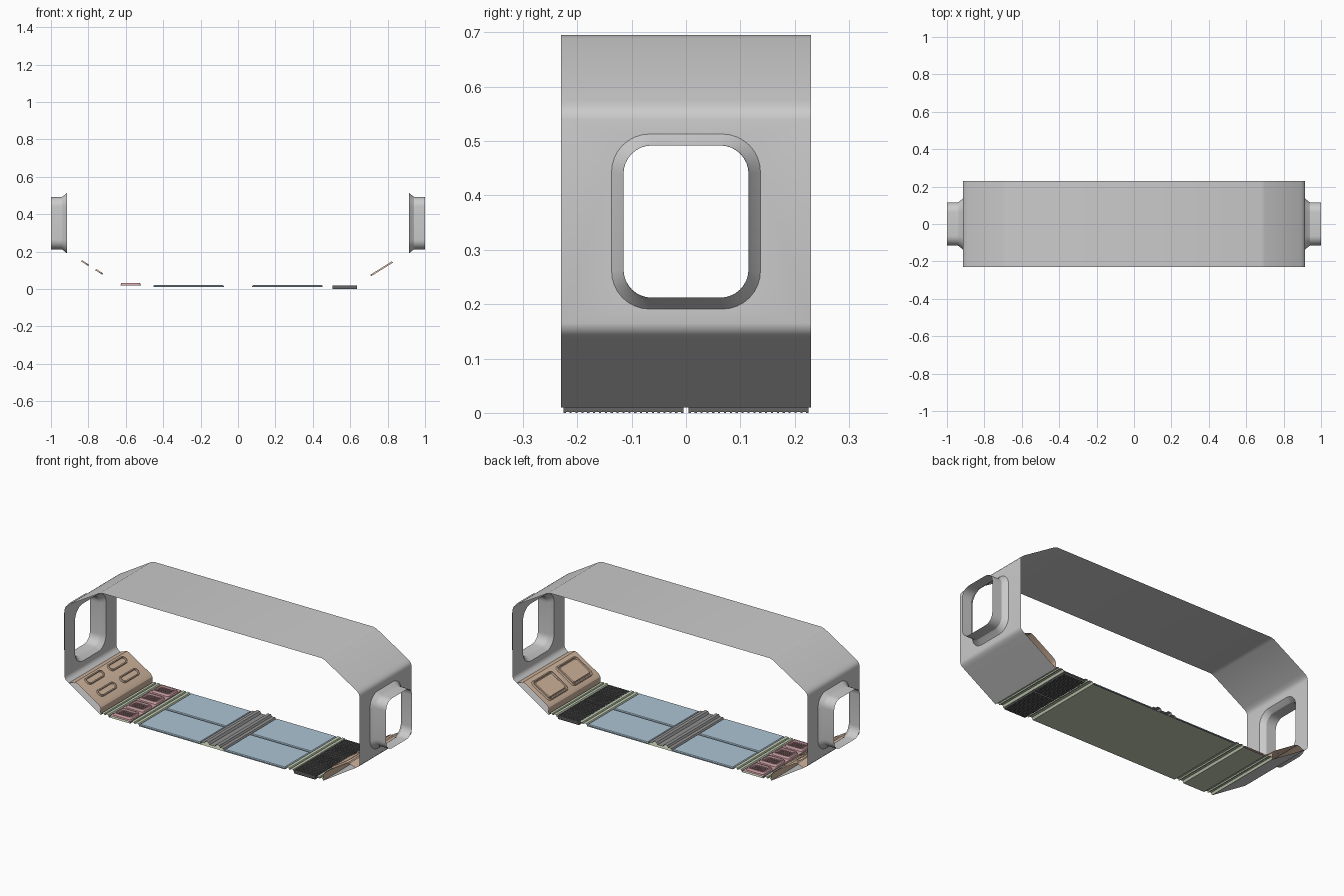
import bpy, bmesh, math
from mathutils import Vector, Matrix

if "Cube" in bpy.data.objects:
    bpy.data.objects.remove(bpy.data.objects["Cube"])

W = 0.23  # half depth of the section


def material(name, c):
    m = bpy.data.materials.new(name)
    m.diffuse_color = (*c, 1)
    m.use_nodes = True
    m.node_tree.nodes["Principled BSDF"].inputs["Base Color"].default_value = m.diffuse_color
    return m


BLUE = material("blue", (0.42, 0.55, 0.66))
GREEN = material("green", (0.55, 0.62, 0.46))
RED = material("red", (0.62, 0.36, 0.38))
ORANGE = material("orange", (0.62, 0.45, 0.33))
DARK = material("dark", (0.13, 0.13, 0.13))
STEEL = material("steel", (0.28, 0.28, 0.28))


def finish(name, bm, mat=None, normals=True):
    bmesh.ops.remove_doubles(bm, verts=bm.verts, dist=0.0002)
    if normals:
        bmesh.ops.recalc_face_normals(bm, faces=bm.faces)
    me = bpy.data.meshes.new(name)
    bm.to_mesh(me)
    bm.free()
    ob = bpy.data.objects.new(name, me)
    bpy.context.collection.objects.link(ob)
    if mat:
        me.materials.append(mat)
    bpy.ops.object.select_all(action='DESELECT')
    ob.select_set(True)
    bpy.context.view_layer.objects.active = ob
    bpy.ops.object.shade_smooth_by_angle(angle=math.radians(28))
    return ob


def add_sheet(bm, pts, y0=-W, y1=W):
    """Profile in x, z swept along y."""
    a = [bm.verts.new((x, y0, z)) for x, z in pts]
    b = [bm.verts.new((x, y1, z)) for x, z in pts]
    for i in range(len(pts) - 1):
        bm.faces.new((a[i], a[i + 1], b[i + 1], b[i]))


def rounded(hx, hy, r, z, n=6):
    pts = []
    for k, (sx, sy) in enumerate(((1, 1), (-1, 1), (-1, -1), (1, -1))):
        for i in range(n + 1):
            t = math.pi / 2 * (k + i / n)
            pts.append(Vector((sx * (hx - r) + r * math.cos(t),
                               sy * (hy - r) + r * math.sin(t), z)))
    return pts


def add_loft(bm, loops, M, cap=False, n=6):
    """Skin a stack of rounded rectangles (hx, hy, r, z)."""
    rings = [[bm.verts.new(M @ p) for p in rounded(*l, n=n)] for l in loops]
    for a, b in zip(rings, rings[1:]):
        for i in range(len(a)):
            j = (i + 1) % len(a)
            bm.faces.new((a[i], a[j], b[j], b[i]))
    if cap:
        bm.faces.new(rings[-1])
    return rings


def add_box(bm, x0, x1, y0, y1, z0, z1):
    M = Matrix.Translation(((x0 + x1) / 2, (y0 + y1) / 2, (z0 + z1) / 2)) @ \
        Matrix.Diagonal((x1 - x0, y1 - y0, z1 - z0, 1))
    bmesh.ops.create_cube(bm, size=1, matrix=M)


def frame(o, u, v, n):
    M = Matrix((u, v, n)).transposed().to_4x4()
    M.translation = o
    return M


# Outer shell: roof, slopes and pierced end walls
bm = bmesh.new()
XW, ZB, ZT, ZC = 0.915, 0.165, 0.54, 0.352
half = [(XW, ZT), (0.913, 0.552), (0.905, 0.563), (0.89, 0.574), (0.70, 0.689), (0.68, 0.695)]
add_sheet(bm, half + [(-x, z) for x, z in reversed(half)])
low = [(XW, ZB), (0.913, 0.155), (0.905, 0.145), (0.89, 0.135), (0.69, 0.01)]
for s in (1, -1):
    add_sheet(bm, [(s * x, z) for x, z in low])
    corners = [bm.verts.new((s * XW, y, z)) for y, z in ((-W, ZB), (W, ZB), (W, ZT), (-W, ZT))]
    M = frame(Vector((s * XW, 0, ZC)), (0, 1, 0), (0, 0, 1), (s, 0, 0))
    hole = [bm.verts.new(M @ p) for p in rounded(0.137, 0.161, 0.07, 0, n=8)]
    edges = [bm.edges.new((l[i], l[(i + 1) % len(l)])) for l in (corners, hole) for i in range(len(l))]
    bmesh.ops.triangle_fill(bm, edges=edges, use_beauty=True, normal=(s, 0, 0))
finish("outer_shell", bm)

# Flared window collars
for s, side in ((1, "right"), (-1, "left")):
    bm = bmesh.new()
    M = frame(Vector((s * XW, 0, ZC)), (0, 1, 0), (0, 0, 1), (s, 0, 0))
    add_loft(bm, [(0.137, 0.161, 0.07, 0), (0.121, 0.146, 0.058, 0.018),
                  (0.116, 0.141, 0.053, 0.026), (0.115, 0.140, 0.052, 0.085)], M, n=8)
    finish(side + "_window_collar", bm)

# Green floor base with raised ridges beside the service panels
bm = bmesh.new()
for s in (1, -1):
    for a, b in ((0.452, 0.508), (0.64, 0.69)):
        w = b - a
        prof = [(a, 0.01), (a + 0.006, 0.022), (a + w * 0.42, 0.022), (a + w * 0.47, 0.016),
                (a + w * 0.56, 0.016), (a + w * 0.61, 0.022), (b - 0.006, 0.022), (b, 0.01)]
        add_sheet(bm, [(s * x, z) for x, z in prof])
add_sheet(bm, [(-0.452, 0.01), (0.452, 0.01)])
add_sheet(bm, [(-0.64, 0.01), (-0.508, 0.01)])
finish("floor_base", bm, GREEN)

# Blue floor panels, two on each side of the centre strip
for s, side in ((1, "right"), (-1, "left")):
    bm = bmesh.new()
    for t in (1, -1):
        M = Matrix.Translation((s * 0.264, t * 0.117, 0))
        add_loft(bm, [(0.188, 0.113, 0.002, 0.0115), (0.188, 0.113, 0.002, 0.017),
                      (0.184, 0.109, 0.002, 0.021)], M, cap=True, n=1)
    finish(side + "_floor_panels", bm, BLUE)

# Ribbed centre strip
bm = bmesh.new()
prof = [(0.078, 0.012), (0.07, 0.024), (0.05, 0.024), (0.044, 0.034), (0.024, 0.034), (0.016, 0.022)]
add_sheet(bm, prof + [(-x, z) for x, z in reversed(prof)])
finish("centre_strip", bm, STEEL)

# Floor grate: backing plate and crossed bars in two panels
bm = bmesh.new()
add_sheet(bm, [(0.508, 0.009), (0.64, 0.009)])
finish("grate_backing", bm)
bm = bmesh.new()
for y0 in (-0.225, 0.005):
    y1 = y0 + 0.22
    for i in range(13):
        x = 0.508 + i * 0.0105
        add_box(bm, x - 0.0022, x + 0.0022, y0, y1, 0.002, 0.02)
    for i in range(21):
        y = y0 + 0.002 + i * 0.0108
        add_box(bm, 0.506, 0.636, y - 0.002, y + 0.002, 0, 0.0195)
finish("floor_grate", bm, DARK)

# Red service plate with four framed vents
bm = bmesh.new()
add_sheet(bm, [(-0.64, 0.01), (-0.637, 0.02), (-0.511, 0.02), (-0.508, 0.01)])
for k in range(4):
    M = Matrix.Translation((-0.574, (k - 1.5) * 0.113, 0.02))
    add_loft(bm, [(0.055, 0.044, 0.012, 0), (0.05, 0.039, 0.01, 0.012),
                  (0.043, 0.032, 0.008, 0.012), (0.04, 0.029, 0.007, 0.002)], M, cap=True, n=4)
finish("service_plate", bm, RED)
bm = bmesh.new()
for k in range(4):
    yc = (k - 1.5) * 0.113
    for i in range(6):
        x = -0.604 + i * 0.012
        for j in range(4):
            y = yc - 0.021 + j * 0.014
            add_box(bm, x - 0.0035, x + 0.0035, y - 0.004, y + 0.004, 0.021, 0.027)
finish("vent_studs", bm, RED)

# Orange sloped consoles: slots on the left, square hatches on the right
prof = [(0.69, 0.01), (0.692, 0.048), (0.702, 0.062), (0.835, 0.145), (0.85, 0.15), (0.862, 0.146), (0.89, 0.135)]
c, d = math.cos(math.radians(32)), math.sin(math.radians(32))
for s, side in ((1, "right"), (-1, "left")):
    bm = bmesh.new()
    add_sheet(bm, [(s * x, z) for x, z in prof])
    finish(side + "_console", bm, ORANGE)
    bm = bmesh.new()
    for t in (1, -1):
        if s > 0:
            M = frame(Vector((0.77, t * 0.108, 0.1045)), (c, 0, d), (0, 1, 0), (-d, 0, c))
            add_loft(bm, [(0.07, 0.09, 0.022, 0), (0.067, 0.087, 0.02, 0.009), (0.061, 0.081, 0.016, 0.009),
                          (0.058, 0.078, 0.014, 0.003), (0.055, 0.075, 0.012, 0.003),
                          (0.052, 0.072, 0.01, 0.008)], M, cap=True)
        else:
            for x in (0.745, 0.82):
                o = Vector((-x, t * 0.1, 0.062 + (x - 0.702) * 0.624))
                M = frame(o, (-c, 0, d), (0, 1, 0), (d, 0, c))
                add_loft(bm, [(0.023, 0.075, 0.022, 0), (0.021, 0.073, 0.02, 0.008),
                              (0.015, 0.067, 0.0145, 0.008), (0.013, 0.065, 0.0125, 0.001)], M, cap=True)
    finish("console_hatches" if s > 0 else "console_slots", bm, ORANGE)
